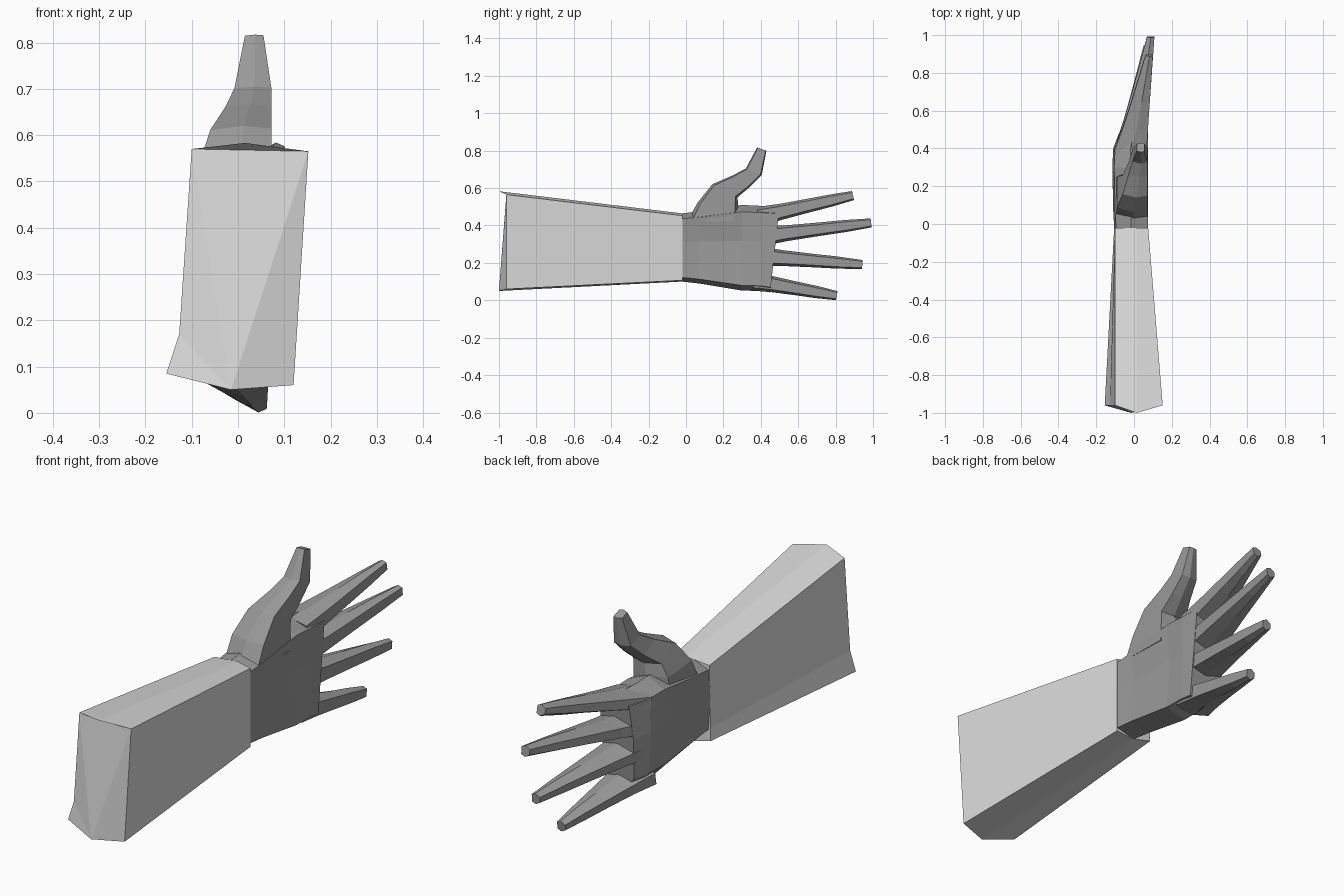
import bpy, bmesh

if "Cube" in bpy.data.objects:
    bpy.data.objects.remove(bpy.data.objects["Cube"])


def material(name, value):
    m = bpy.data.materials.new(name)
    m.diffuse_color = (value, value, value, 1)
    m.use_nodes = True
    m.node_tree.nodes["Principled BSDF"].inputs["Base Color"].default_value = m.diffuse_color
    return m


SLEEVE = material("light grey cloth", 0.72)
SKIN = material("mid grey skin", 0.32)


def loft(name, rings, mat):
    """Closed, flat-shaded skin through rings with equal point counts."""
    bm = bmesh.new()
    loops = [[bm.verts.new(p) for p in ring] for ring in rings]
    n = len(loops[0])
    for a, b in zip(loops, loops[1:]):
        for i in range(n):
            j = (i + 1) % n
            bm.faces.new((a[i], a[j], b[j], b[i]))
    bm.faces.new(loops[0][::-1])
    bm.faces.new(loops[-1])
    bmesh.ops.triangulate(bm, faces=[f for f in bm.faces if len(f.verts) > 4])
    bmesh.ops.recalc_face_normals(bm, faces=bm.faces)
    me = bpy.data.meshes.new(name)
    bm.to_mesh(me)
    bm.free()
    me.materials.append(mat)
    ob = bpy.data.objects.new(name, me)
    bpy.context.collection.objects.link(ob)
    return ob


# Sleeve: flared forearm with a peaked end, narrowing to the wrist
outline = [(-.10, .57), (.015, .583), (.152, .565), (.12, .06),
           (-.015, .05), (-.155, .085), (-.127, .17)]
cuff = [(x, -1 if abs(x) < .05 else -.96, z) for x, z in outline]
wrist = [(max(-.105, min(.075, x)), -.02, .066 + .684 * z) for x, z in outline]
loft("sleeve", [cuff, wrist], SLEEVE)


# Palm: faceted rings, slightly hollowed on the +x side
def palm_ring(y, lo, hi, xb):
    h, xp = hi - lo, .074
    xm = (xb + xp) / 2
    dip = .016 if 0 < y < .35 else 0
    skew = .05 if y > .45 else 0
    section = [(xp, .06), (xp - dip, .58), (xp, .92), (xm, 1),
               (xb + .01, .92), (xb, .6), (xb + .01, .2), (xm, 0)]
    return [(x, y - skew * (1 - t), lo + h * t) for x, t in section]


hand = loft("hand", [
    palm_ring(-.02, .10, .465, -.105),
    palm_ring(.07, .09, .475, -.11),
    palm_ring(.30, .052, .51, -.115),
    palm_ring(.40, .05, .505, -.11),
    palm_ring(.50, .042, .50, -.08)], SKIN)


def digit_ring(low, high, xb, xp, inset):
    """Six-sided section between a lower and an upper (y, z) edge."""
    xm = xb + .55 * (xp - xb)
    section = [(xp, inset), (xp, 1 - inset), (xm, 1),
               (xb, 1 - 1.6 * inset), (xb, 1.6 * inset), (xm, 0)]
    return [(x, low[0] + (high[0] - low[0]) * t, low[1] + (high[1] - low[1]) * t)
            for x, t in section]


# Fingers: tapered along a straight line, back surface sloping to the palm side
def finger(name, root, tip, tip_x):
    slope = (tip[1] - root[1]) / (tip[0] - root[0])
    rings = []
    for s, half in ((0, .052), (.23, .042), (.52, .036), (.77, .032), (1, .024)):
        y = root[0] + (tip[0] - root[0]) * s
        z = root[1] + (tip[1] - root[1]) * s
        lean = half * slope
        rings.append(digit_ring((y + lean, z - half), (y - lean, z + half),
                                -.105 + (tip_x + .105) * s ** .9,
                                .066 + (tip_x - .026) * s, .16))
    return loft(name, rings, SKIN)


# Thumb: bent path given by its lower and upper edges
thumb_low = [(.28, .42), (.28, .50), (.275, .55), (.34, .605), (.405, .67), (.43, .80)]
thumb_high = [(.01, .425), (.06, .52), (.14, .62), (.25, .668), (.32, .705), (.38, .817)]
thumb_back = [-.095, -.09, -.06, -.028, -.008, .015]
thumb = loft("thumb", [digit_ring(a, b, x, .055 if x > 0 else .072, .08)
                       for a, b, x in zip(thumb_low, thumb_high, thumb_back)], SKIN)

digits = [
    thumb,
    finger("index_finger", (.39, .447), (.893, .56), .06),
    finger("middle_finger", (.40, .342), (.99, .414), .068),
    finger("ring_finger", (.39, .236), (.943, .191), .05),
    finger("little_finger", (.36, .104), (.806, .025), .022)]

# Fuse the digits into the palm
bpy.context.view_layer.objects.active = hand
for d in digits:
    mod = hand.modifiers.new("fuse", 'BOOLEAN')
    mod.operation, mod.solver, mod.object = 'UNION', 'EXACT', d
    bpy.ops.object.modifier_apply(modifier=mod.name)
    bpy.data.objects.remove(d)
